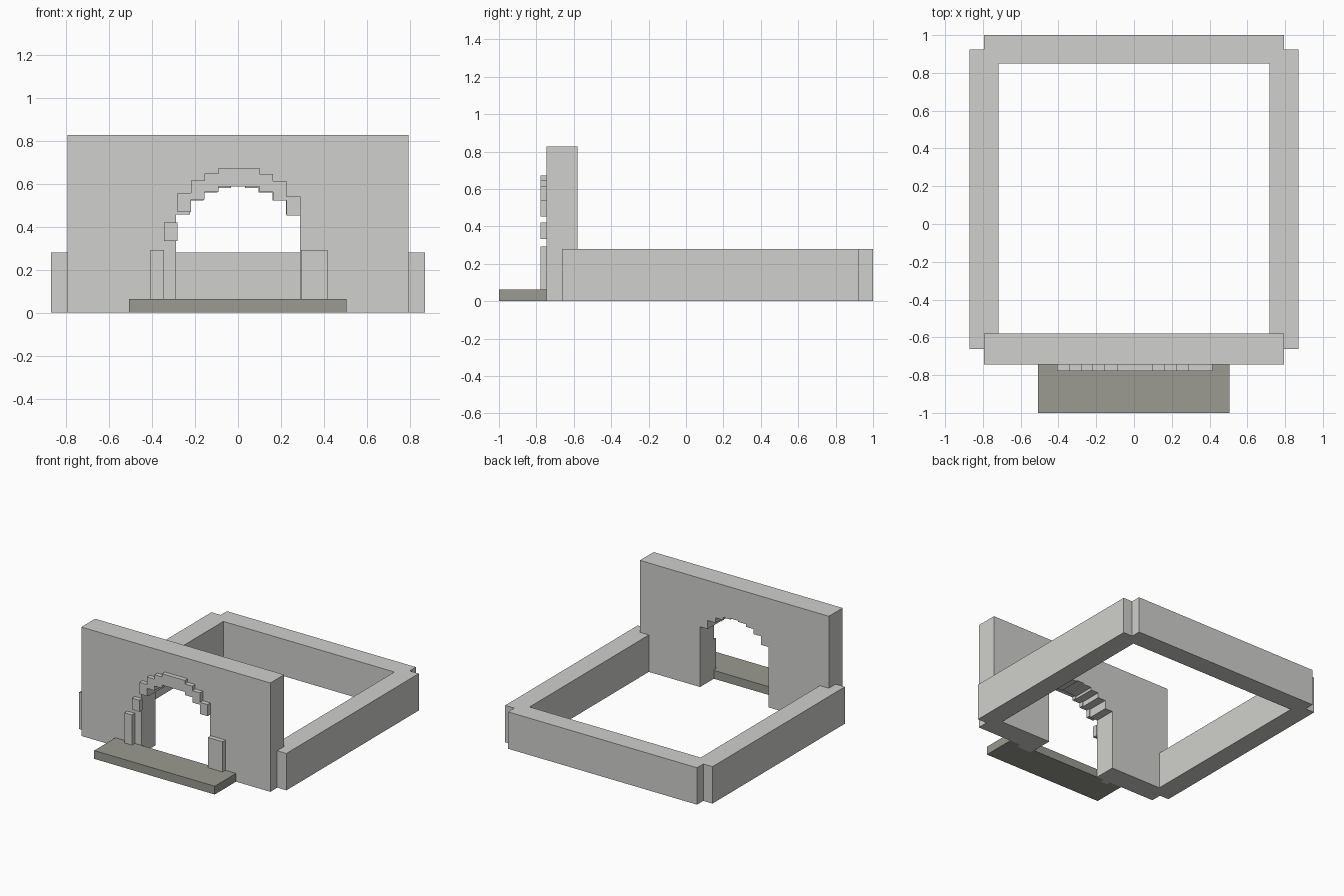
import bpy, bmesh

if "Cube" in bpy.data.objects:
    bpy.data.objects.remove(bpy.data.objects["Cube"])


def material(name, rgb):
    m = bpy.data.materials.new(name)
    m.diffuse_color = (*rgb, 1)
    m.use_nodes = True
    m.node_tree.nodes["Principled BSDF"].inputs["Base Color"].default_value = m.diffuse_color
    return m


STONE = material("light stone", (0.63, 0.63, 0.61))
STEP = material("dark step stone", (0.325, 0.325, 0.285))


def finish(name, bm, mat):
    bmesh.ops.recalc_face_normals(bm, faces=bm.faces)
    me = bpy.data.meshes.new(name)
    bm.to_mesh(me)
    bm.free()
    me.materials.append(mat)
    ob = bpy.data.objects.new(name, me)
    bpy.context.collection.objects.link(ob)
    return ob


def box(name, x0, x1, y0, y1, z0, z1, mat=STONE):
    bm = bmesh.new()
    bmesh.ops.create_cube(bm, size=1)
    for v in bm.verts:
        v.co = ((x0 + x1) / 2 + v.co.x * (x1 - x0),
                (y0 + y1) / 2 + v.co.y * (y1 - y0),
                (z0 + z1) / 2 + v.co.z * (z1 - z0))
    return finish(name, bm, mat)


# Low enclosure walls; side walls stand slightly proud of the corners
box("back_wall", -0.793, 0.793, 0.85, 1.0, 0, 0.28)
box("left_wall", -0.87, -0.718, -0.662, 0.925, 0, 0.28)
box("right_wall", 0.718, 0.87, -0.662, 0.925, 0, 0.28)

# Tall front wall with a stepped arch opening of nine equal columns
COL = 0.064
heights = [0.457, 0.522, 0.56, 0.58, 0.588, 0.58, 0.56, 0.522, 0.457]
profile = [(-0.793, 0), (-0.288, 0)]
for i, z in enumerate(heights):
    x = -0.288 + i * COL
    profile += [(x, z), (x + COL, z)]
profile += [(0.288, 0), (0.793, 0), (0.793, 0.826), (-0.793, 0.826)]
bm = bmesh.new()
face = bm.faces.new([bm.verts.new((x, -0.745, z)) for x, z in profile])
ext = bmesh.ops.extrude_face_region(bm, geom=[face])
bmesh.ops.translate(bm, vec=(0, 0.165, 0),
                    verts=[g for g in ext["geom"] if isinstance(g, bmesh.types.BMVert)])
finish("front_wall", bm, STONE)

# Raised arch trim blocks: x start, x end, bottom, top
TRIM_Y = (-0.779, -0.745)
blocks = [(-0.345, -0.281, 0.333, 0.42), (-0.281, -0.219, 0.468, 0.557),
          (-0.219, -0.155, 0.527, 0.614), (-0.155, -0.091, 0.562, 0.648),
          (-0.091, 0.099, 0.586, 0.673), (0.099, 0.162, 0.562, 0.646),
          (0.162, 0.226, 0.522, 0.612), (0.226, 0.29, 0.452, 0.54)]
for i, (x0, x1, z0, z1) in enumerate(blocks):
    box(f"arch_block_{i + 1}", x0, x1, *TRIM_Y, z0, z1)

# Door pilasters (the left one is narrower)
box("left_pilaster", -0.408, -0.345, *TRIM_Y, 0.0, 0.292)
box("right_pilaster", 0.292, 0.416, *TRIM_Y, 0.0, 0.292)

# Entrance step
box("entrance_step", -0.507, 0.505, -1.0, -0.745, 0, 0.063, STEP)
